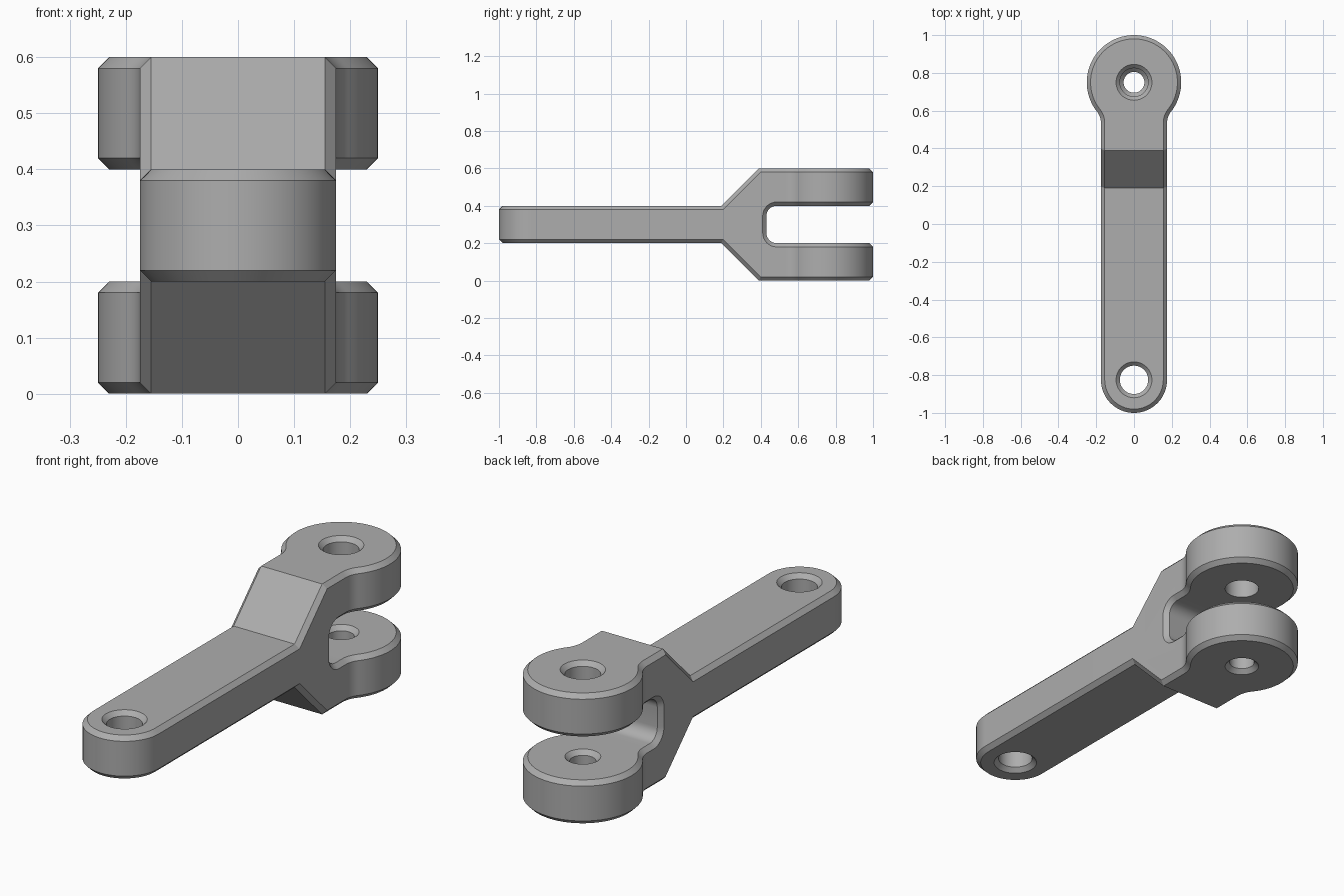
import bpy, bmesh
from math import sin, cos, pi, sqrt, atan2, radians
from mathutils import Vector

if "Cube" in bpy.data.objects:
    bpy.data.objects.remove(bpy.data.objects["Cube"])

steel = bpy.data.materials.new("plain_grey")
steel.use_nodes = True
grey = (0.42, 0.42, 0.42, 1)
steel.diffuse_color = grey
steel.node_tree.nodes["Principled BSDF"].inputs["Base Color"].default_value = grey


def arc(cu, cv, r, start, end, steps):
    """Points on a circle arc, angles in radians."""
    return [(cu + r * cos(start + (end - start) * i / steps),
             cv + r * sin(start + (end - start) * i / steps)) for i in range(steps + 1)]


def prism(name, points, depth):
    """Closed outline of 3D points pushed along the depth vector."""
    bm = bmesh.new()
    face = bm.faces.new([bm.verts.new(p) for p in points])
    grown = bmesh.ops.extrude_face_region(bm, geom=[face])
    bmesh.ops.translate(bm, vec=Vector(depth),
                        verts=[g for g in grown["geom"] if isinstance(g, bmesh.types.BMVert)])
    bmesh.ops.recalc_face_normals(bm, faces=bm.faces)
    return finish(name, bm)


def finish(name, bm):
    mesh = bpy.data.meshes.new(name)
    bm.to_mesh(mesh)
    bm.free()
    mesh.materials.append(steel)
    obj = bpy.data.objects.new(name, mesh)
    bpy.context.collection.objects.link(obj)
    return obj


def drill(name, y, profile, segments=48):
    """Turned cutter from (radius, z) pairs."""
    bm = bmesh.new()
    rings = [[bm.verts.new((r * cos(2 * pi * i / segments), y + r * sin(2 * pi * i / segments), z))
              for i in range(segments)] for r, z in profile]
    for low, high in zip(rings, rings[1:]):
        for i in range(segments):
            j = (i + 1) % segments
            bm.faces.new((low[i], low[j], high[j], high[i]))
    bm.faces.new(rings[0])
    bm.faces.new(rings[-1])
    bmesh.ops.recalc_face_normals(bm, faces=bm.faces)
    return finish(name, bm)


def combine(obj, cutter, operation):
    mod = obj.modifiers.new(operation, "BOOLEAN")
    mod.operation, mod.object, mod.solver = operation, cutter, "EXACT"
    bpy.ops.object.modifier_apply(modifier=mod.name)
    bpy.data.objects.remove(cutter)


# Side outline: shank, flared yoke and rounded slot
slot_r = 0.055
lower = [(-1.1, 0.2), (0.19, 0.2), (0.39, 0), (1.1, 0), (1.1, 0.2)]
lower += arc(0.43 + slot_r, 0.2 + slot_r, slot_r, -pi / 2, -pi, 8)
side = lower + [(y, 0.6 - z) for y, z in reversed(lower)]
link = prism("clevis_link", [(-0.4, y, z) for y, z in side], (0.8, 0, 0))

# Plan outline: round shank end, blended neck and round head
half, head_r, head_y, end_y, blend = 0.175, 0.25, 0.75, -0.825, 0.1
neck_x = half + blend
drop = sqrt((head_r + blend) ** 2 - neck_x ** 2)
tilt = atan2(drop, neck_x)
right = arc(0, end_y, half, -pi / 2, 0, 20)
right += arc(neck_x, head_y - drop, blend, pi, pi - tilt, 8)
right += arc(0, head_y, head_r, -tilt, pi / 2, 32)[1:]
plan = right + [(-x, y) for x, y in reversed(right[1:-1])]
plan_block = prism("plan_block", [(x, y, -0.2) for x, y in plan], (0, 0, 1))

bpy.context.view_layer.objects.active = link
link.select_set(True)
combine(link, plan_block, "INTERSECT")

# Chamfer the square outer edges only
bevel = link.modifiers.new("chamfer", "BEVEL")
bevel.width, bevel.segments = 0.02, 1
bevel.limit_method, bevel.angle_limit = "ANGLE", radians(55)
bevel.use_clamp_overlap = False
bpy.ops.object.modifier_apply(modifier=bevel.name)


# Countersunk pin holes
def bore(r, bottom, top, sink_low=True):
    c, over = 0.02, 0.03
    start = [(r + c + over, bottom - over), (r, bottom + c)] if sink_low else [(r, bottom - over)]
    return start + [(r, top - c), (r + c + over, top + over)]


combine(link, drill("shank_drill", end_y, bore(0.075, 0.2, 0.4)), "DIFFERENCE")
combine(link, drill("upper_drill", head_y, bore(0.075, 0.4, 0.6, False)), "DIFFERENCE")
combine(link, drill("lower_drill", head_y, bore(0.055, 0, 0.2)), "DIFFERENCE")

bpy.ops.object.shade_smooth_by_angle(angle=radians(25))
